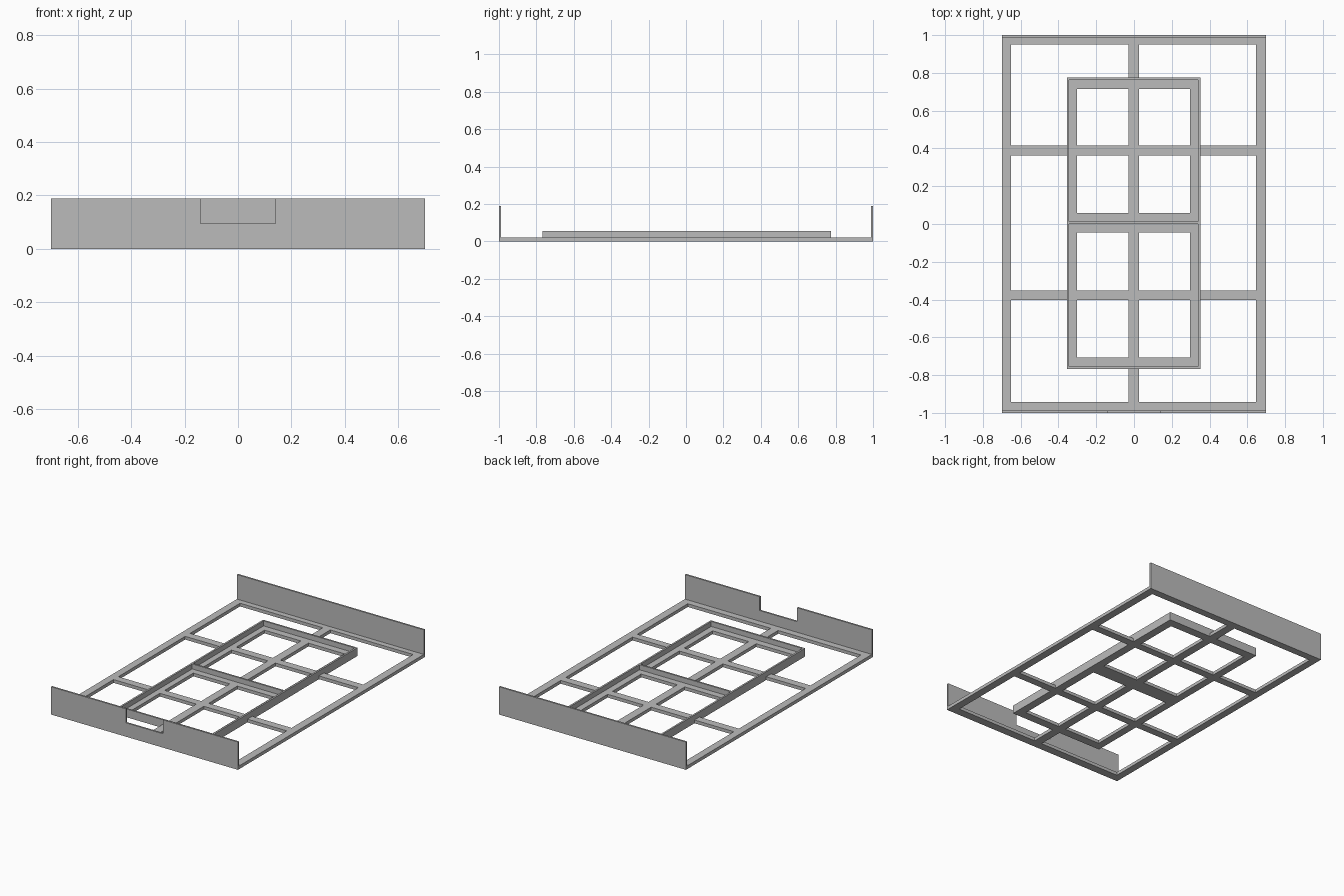
import bpy, bmesh

if "Cube" in bpy.data.objects:
    bpy.data.objects.remove(bpy.data.objects["Cube"])

grey = bpy.data.materials.new("light grey")
grey.diffuse_color = (0.5, 0.5, 0.5, 1)
grey.use_nodes = True
grey.node_tree.nodes["Principled BSDF"].inputs["Base Color"].default_value = grey.diffuse_color

FLOOR = 0.022   # floor thickness
WALL = 0.012    # wall thickness


def slab(name, rects, z0, z1):
    """Clean solid covering the union of (x0, x1, y0, y1) rectangles."""
    xs = sorted({v for r in rects for v in r[:2]})
    ys = sorted({v for r in rects for v in r[2:]})
    bm = bmesh.new()
    grid = {}

    def vert(x, y):
        if (x, y) not in grid:
            grid[x, y] = bm.verts.new((x, y, z0))
        return grid[x, y]

    for xa, xb in zip(xs, xs[1:]):
        for ya, yb in zip(ys, ys[1:]):
            cx, cy = (xa + xb) / 2, (ya + yb) / 2
            if any(r[0] < cx < r[1] and r[2] < cy < r[3] for r in rects):
                bm.faces.new([vert(xa, ya), vert(xb, ya), vert(xb, yb), vert(xa, yb)])
    ext = bmesh.ops.extrude_face_region(bm, geom=bm.faces[:], use_keep_orig=True)
    top = [g for g in ext["geom"] if isinstance(g, bmesh.types.BMVert)]
    bmesh.ops.translate(bm, verts=top, vec=(0, 0, z1 - z0))
    bmesh.ops.recalc_face_normals(bm, faces=bm.faces[:])
    return finish(name, bm)


def finish(name, bm):
    me = bpy.data.meshes.new(name)
    bm.to_mesh(me)
    bm.free()
    me.materials.append(grey)
    ob = bpy.data.objects.new(name, me)
    bpy.context.collection.objects.link(ob)
    return ob


# Open lattice floor: outer border, centre bar, cross bars and tray borders
L, R = -0.355, 0.352          # tray sides
B, T = -0.767, 0.775          # tray ends
slab("lattice_floor", [
    (-0.70, -0.65, -1, 1), (0.647, 0.70, -1, 1),
    (-0.70, 0.70, -1, -0.943), (-0.70, 0.70, 0.95, 1),
    (-0.03, 0.026, -1, 1),
    (-0.70, 0.70, 0.363, 0.416), (-0.70, 0.70, -0.403, -0.351),
    (L, -0.303, B, T), (0.296, R, B, T),
    (L, R, B, -0.708), (L, R, 0.716, T), (L, R, -0.045, 0.057),
], 0, FLOOR)

# Low rim of the two trays, with the shared divider
slab("tray_rim", [
    (L, L + WALL, B, T), (R - WALL, R, B, T),
    (L, R, B, B + WALL), (L, R, T - WALL, T), (L, R, 0, WALL),
], FLOOR, 0.056)

# Back wall
slab("back_wall", [(-0.70, 0.70, 1 - WALL, 1)], FLOOR, 0.188)

# Front wall: notched profile extruded through its thickness
bm = bmesh.new()
profile = [(-0.70, FLOOR), (0.70, FLOOR), (0.70, 0.188), (0.14, 0.188),
           (0.14, 0.094), (-0.14, 0.094), (-0.14, 0.188), (-0.70, 0.188)]
face = bm.faces.new([bm.verts.new((x, -1, z)) for x, z in profile])
ext = bmesh.ops.extrude_face_region(bm, geom=[face], use_keep_orig=True)
bmesh.ops.translate(bm, vec=(0, WALL, 0),
                    verts=[g for g in ext["geom"] if isinstance(g, bmesh.types.BMVert)])
bmesh.ops.recalc_face_normals(bm, faces=bm.faces[:])
finish("front_wall", bm)
